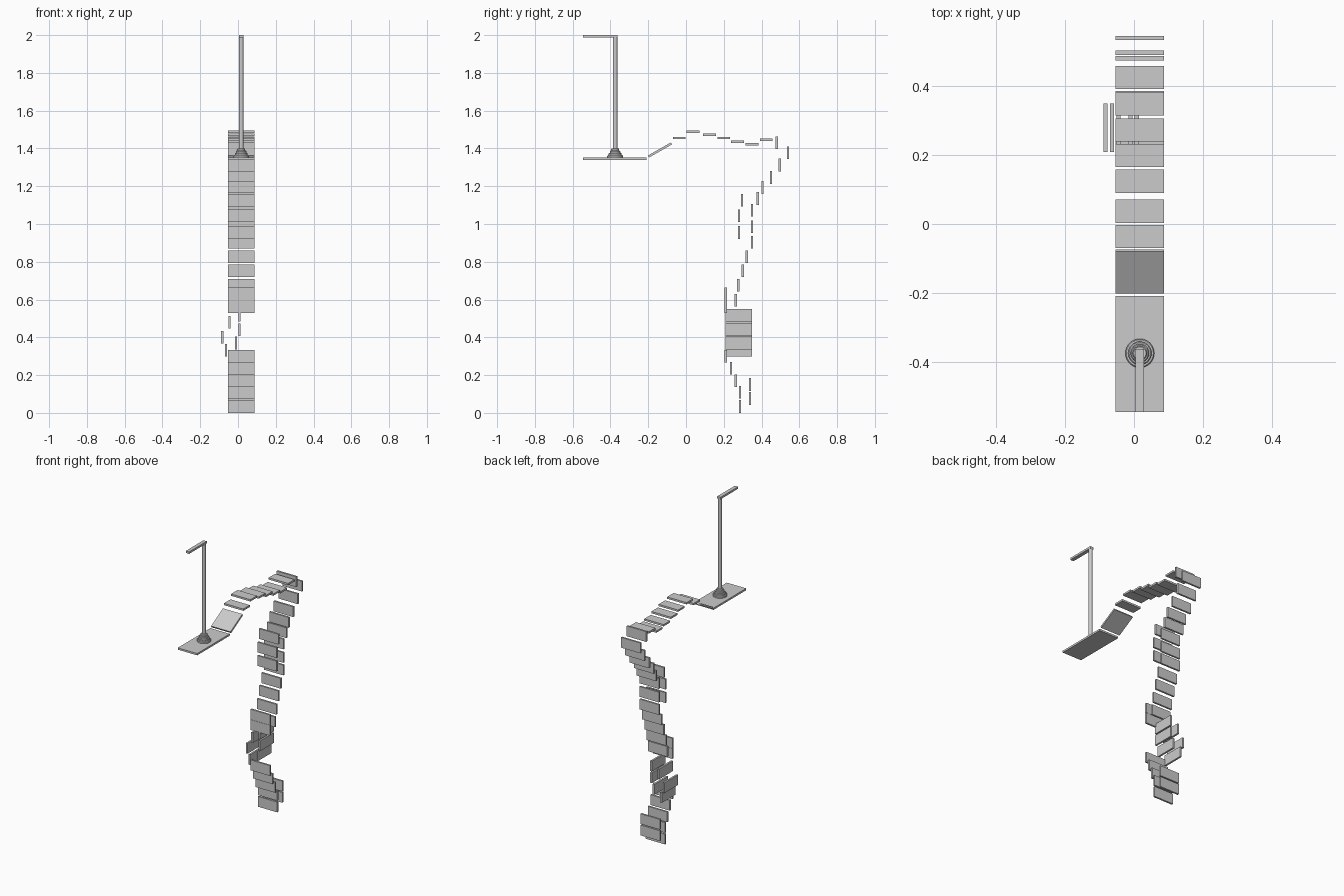
import bpy, bmesh, math
from mathutils import Matrix

if "Cube" in bpy.data.objects:
    bpy.data.objects.remove(bpy.data.objects["Cube"])

CX = 0.017           # shared centre line of the path
W, L, T = 0.14, 0.067, 0.012   # plank width, length, thickness


def box(name, loc, size, rx=0.0):
    bm = bmesh.new()
    bmesh.ops.create_cube(bm, size=1, matrix=Matrix.Diagonal((*size, 1)))
    me = bpy.data.meshes.new(name)
    bm.to_mesh(me)
    bm.free()
    ob = bpy.data.objects.new(name, me)
    ob.location = loc
    ob.rotation_euler.x = rx
    bpy.context.collection.objects.link(ob)
    return ob


def lathe(name, loc, profile, n=32):
    bm = bmesh.new()
    rings = [[bm.verts.new((r * math.cos(2 * math.pi * i / n), r * math.sin(2 * math.pi * i / n), z))
              for i in range(n)] for r, z in profile]
    for a, b in zip(rings, rings[1:]):
        for i in range(n):
            j = (i + 1) % n
            bm.faces.new((a[i], a[j], b[j], b[i]))
    bm.faces.new(rings[0][::-1])
    bm.faces.new(rings[-1])
    me = bpy.data.meshes.new(name)
    bm.to_mesh(me)
    bm.free()
    ob = bpy.data.objects.new(name, me)
    ob.location = loc
    bpy.context.collection.objects.link(ob)
    bpy.ops.object.select_all(action='DESELECT')
    ob.select_set(True)
    bpy.context.view_layer.objects.active = ob
    bpy.ops.object.shade_smooth_by_angle(angle=math.radians(35))
    return ob


# Landing platform and ramp
box("platform", (CX, -0.377, 1.346), (W, 0.336, T))
box("ramp", (CX, -0.1375, 1.392), (W, 0.14, T), math.atan2(0.069, 0.121))

# Lamp post: stepped foot, round pole, overhanging arm
steps = [(0.042, 0.0, 0.012), (0.034, 0.012, 0.024), (0.027, 0.024, 0.036), (0.021, 0.036, 0.048)]
foot = []
for r, z0, z1 in steps:
    foot += [(r, z0), (r, z1 - 0.003), (r - 0.003, z1)]
lathe("post_foot", (CX, -0.375, 1.352), foot)
lathe("pole", (CX, -0.375, 1.352), [(0.0115, 0.0), (0.0115, 0.645)], 24)
box("post_arm", (CX, -0.454, 1.9935), (0.024, 0.182, 0.013))

# Flat planks across the top (y, z)
flat = [(-0.036, 1.455), (0.037, 1.488), (0.124, 1.473), (0.199, 1.455),
        (0.273, 1.435), (0.349, 1.422), (0.425, 1.446)]
for i, (y, z) in enumerate(flat):
    box(f"flat_plank_{i}", (CX, y, z), (W, L, T))

# Upright planks facing front (y, z)
upright = [(0.481, 1.43), (0.54, 1.378), (0.497, 1.312), (0.45, 1.246), (0.405, 1.193),
           (0.38, 1.135), (0.35, 1.073), (0.35, 0.985), (0.35, 0.903),
           (0.297, 1.125), (0.281, 1.043), (0.281, 0.955),
           (0.322, 0.827), (0.30, 0.753), (0.277, 0.675), (0.264, 0.597),
           (0.211, 0.631), (0.211, 0.563), (0.211, 0.30), (0.238, 0.236),
           (0.264, 0.17), (0.286, 0.109), (0.286, 0.0335), (0.339, 0.15), (0.339, 0.076)]
for i, (y, z) in enumerate(upright):
    box(f"upright_plank_{i}", (CX, y, z), (W, T, L))

# Upright planks facing sideways (x, z)
side = [(-0.045, 0.48), (-0.083, 0.40), (-0.064, 0.331),
        (0.008, 0.517), (0.008, 0.441), (-0.01, 0.37)]
for i, (x, z) in enumerate(side):
    box(f"side_plank_{i}", (x, 0.279, z), (T, W, L))
